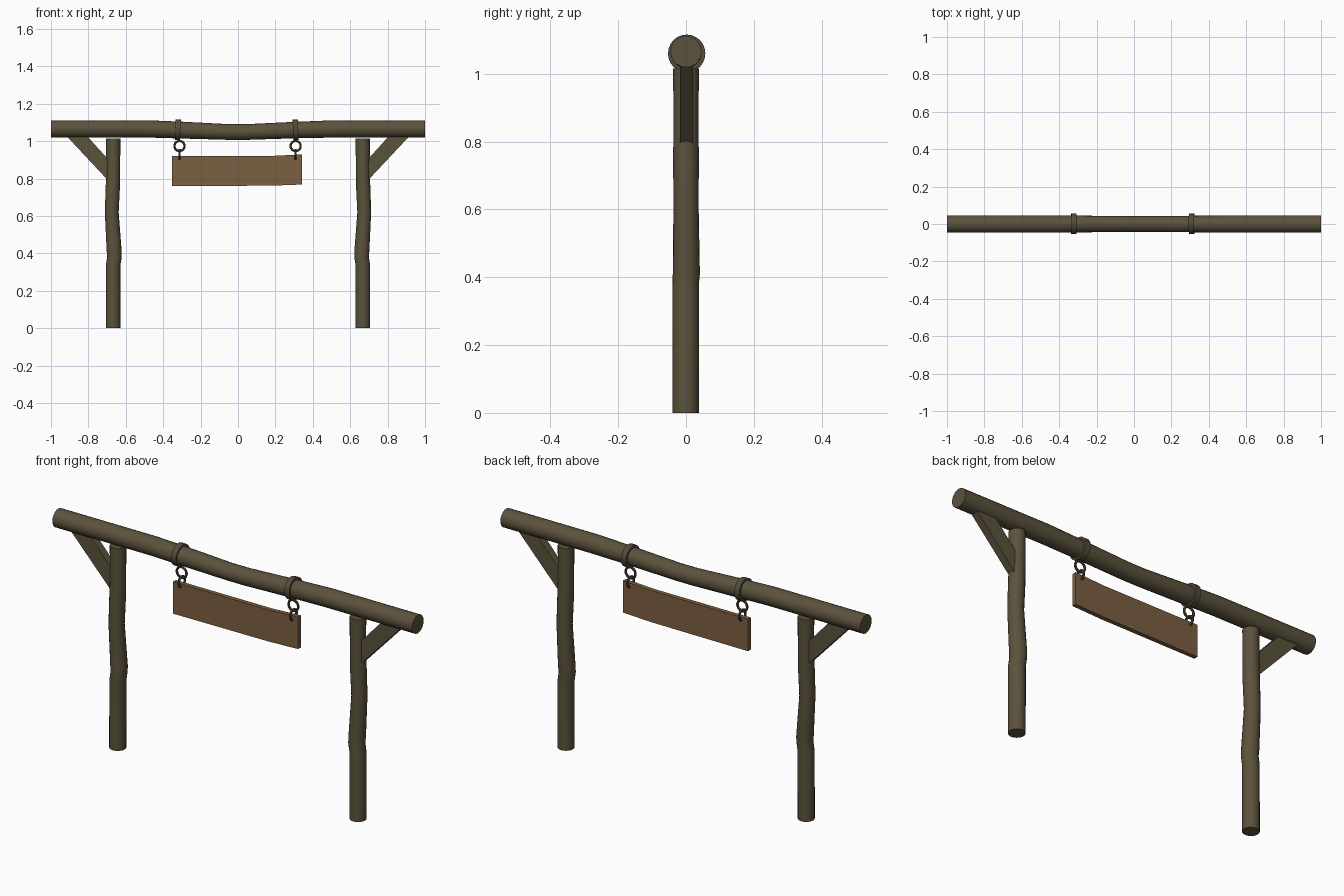
import bpy, bmesh, math
from mathutils import Vector, Matrix

if "Cube" in bpy.data.objects:
    bpy.data.objects.remove(bpy.data.objects["Cube"])


def material(name, rgb):
    m = bpy.data.materials.new(name)
    m.diffuse_color = (*rgb, 1)
    m.use_nodes = True
    m.node_tree.nodes["Principled BSDF"].inputs["Base Color"].default_value = m.diffuse_color
    return m


WOOD = material("weathered log", (0.105, 0.085, 0.045))
BOARD = material("sign board brown", (0.20, 0.115, 0.055))
IRON = material("dark iron", (0.085, 0.072, 0.047))


def finish(name, bm, mat, smooth=True):
    bmesh.ops.recalc_face_normals(bm, faces=bm.faces)
    me = bpy.data.meshes.new(name)
    bm.to_mesh(me)
    bm.free()
    me.materials.append(mat)
    ob = bpy.data.objects.new(name, me)
    bpy.context.collection.objects.link(ob)
    if smooth:
        bpy.ops.object.select_all(action='DESELECT')
        ob.select_set(True)
        bpy.context.view_layer.objects.active = ob
        bpy.ops.object.shade_smooth_by_angle(angle=math.radians(35))
    return ob


def log(name, path, axis, sides=20):
    """Capped round log: path holds (centre, radius), rings lie across the axis."""
    bm = bmesh.new()
    rings = []
    for c, r in path:
        ring = []
        for i in range(sides):
            a = 2 * math.pi * i / sides
            u, v = r * math.cos(a), r * math.sin(a)
            off = Vector((0, u, v)) if axis == 'X' else Vector((u, v, 0))
            ring.append(bm.verts.new(Vector(c) + off))
        rings.append(ring)
    for a, b in zip(rings, rings[1:]):
        for i in range(sides):
            j = (i + 1) % sides
            bm.faces.new((a[i], a[j], b[j], b[i]))
    bm.faces.new(rings[0])
    bm.faces.new(rings[-1])
    return finish(name, bm, WOOD)


def prism(name, outline, y0, y1, mat):
    """Front-view outline (x, z) extruded from y0 to y1."""
    bm = bmesh.new()
    f = bm.faces.new([bm.verts.new((x, y0, z)) for x, z in outline])
    ext = bmesh.ops.extrude_face_region(bm, geom=[f])["geom"]
    bmesh.ops.translate(bm, vec=(0, y1 - y0, 0),
                        verts=[e for e in ext if isinstance(e, bmesh.types.BMVert)])
    return finish(name, bm, mat, smooth=False)


def lathe(name, profile, matrix, mat, steps=24):
    """Closed (radius, height) profile spun round local z."""
    bm = bmesh.new()
    rings = [[bm.verts.new(matrix @ Vector((r * math.cos(t), r * math.sin(t), h)))
              for r, h in profile]
             for t in (2 * math.pi * k / steps for k in range(steps))]
    n = len(profile)
    for k in range(steps):
        a, b = rings[k], rings[(k + 1) % steps]
        for i in range(n):
            j = (i + 1) % n
            bm.faces.new((a[i], a[j], b[j], b[i]))
    return finish(name, bm, mat)


def link(name, centre, axis, major, minor):
    prof = [(major + minor * math.cos(2 * math.pi * i / 8),
             minor * math.sin(2 * math.pi * i / 8)) for i in range(8)]
    rot = Matrix.Rotation(math.pi / 2, 4, axis)
    lathe(name, prof, Matrix.Translation(centre) @ rot, IRON)


# Sagging top beam
beam = [(-1, 1.065, .046), (-.47, 1.065, .046), (-.3, 1.059, .045), (-.05, 1.049, .042),
        (.05, 1.049, .042), (.3, 1.059, .044), (.5, 1.065, .046), (1, 1.065, .046)]
log("top_beam", [((x, 0, z), r) for x, z, r in beam], 'X')

# Crooked posts and diagonal braces, mirrored left and right
post = [(0, .668, -.001, .039), (.34, .667, -.001, .039), (.38, .661, -.001, .039),
        (.41, .662, .001, .040), (.62, .675, 0, .037), (.74, .670, 0, .038),
        (.85, .667, 0, .037), (1.015, .667, 0, .038)]
for side, s in (("left", -1), ("right", 1)):
    log(side + "_post", [((s * x, y, z), r) for z, x, y, r in post], 'Z')
    prism(side + "_brace",
          [(s * .925, 1.036), (s * .815, 1.036), (s * .69, .898), (s * .69, .785)],
          -.018, .021, WOOD)

# Hanging sign board, slightly bent
prism("sign_board", [(-.353, .760), (.18, .762), (.342, .768), (.342, .929),
                     (.18, .921), (-.353, .921)], -.011, .011, BOARD)

# Iron collars round the beam with two chain links each
for side, cx, lx, tilt in (("left", -.322, -.313, .04), ("right", .308, .308, -.04)):
    m = Matrix.Translation((cx, .002, 1.06)) @ Matrix.Rotation(math.pi / 2 + tilt, 4, 'Y')
    lathe(side + "_collar", [(.043, -.014), (.055, -.014), (.055, .014), (.043, .014)], m, IRON)
    link(side + "_upper_link", (lx, 0, .974), 'X', .027, .006)
    link(side + "_lower_link", (lx, 0, .928), 'Y', .025, .006)
